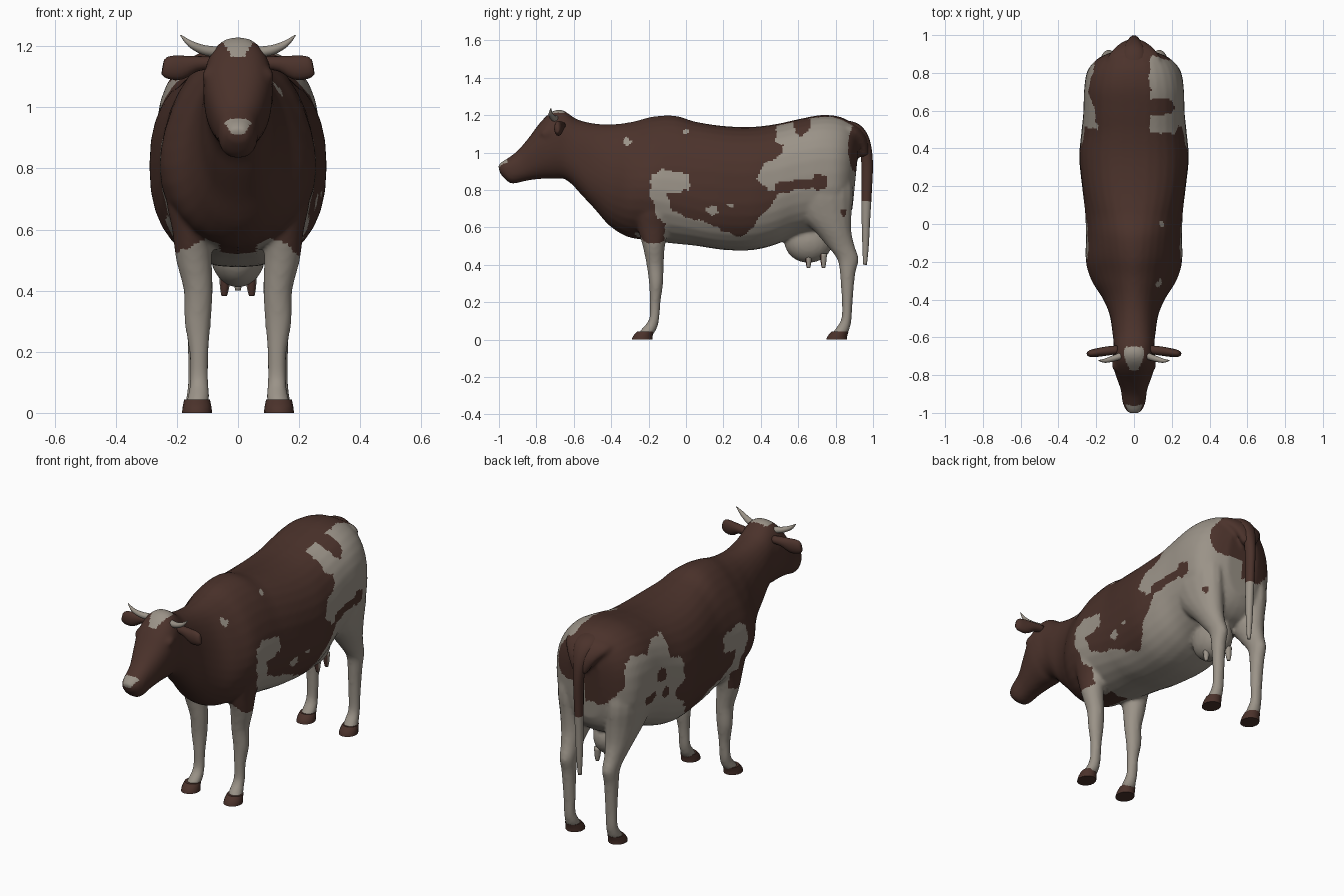
import bpy, bmesh, math
from mathutils import Vector, Matrix, noise

if "Cube" in bpy.data.objects:
    bpy.data.objects.remove(bpy.data.objects["Cube"])


def material(name, rgb):
    m = bpy.data.materials.new(name)
    m.diffuse_color = (*rgb, 1)
    m.use_nodes = True
    m.node_tree.nodes["Principled BSDF"].inputs["Base Color"].default_value = m.diffuse_color
    return m


BROWN = material("brown_hide", (0.070, 0.032, 0.024))
LIGHT = material("pale_hide", (0.325, 0.29, 0.245))


def spline(rows, n):
    """Catmull-Rom interpolation of rows of numbers."""
    out = []
    for i in range(len(rows) - 1):
        a, b, c, d = (rows[min(max(i + j, 0), len(rows) - 1)] for j in (-1, 0, 1, 2))
        for s in range(n):
            t = s / n
            out.append([0.5 * (2 * q + (r - p) * t + (2 * p - 5 * q + 4 * r - u) * t * t
                               + (3 * q - p - 3 * r + u) * t ** 3)
                        for p, q, r, u in zip(a, b, c, d)])
    return out + [list(rows[-1])]


def skin(bm, rings):
    """Join rings of points into a closed shell."""
    vs = [[bm.verts.new(p) for p in r] for r in rings]
    n = len(vs[0])
    faces = [bm.faces.new((a[i], a[(i + 1) % n], b[(i + 1) % n], b[i]))
             for a, b in zip(vs, vs[1:]) for i in range(n)]
    faces += [bm.faces.new(vs[0][::-1]), bm.faces.new(vs[-1])]
    bmesh.ops.recalc_face_normals(bm, faces=faces)


def tube(bm, rows, u, side=1, along=None, n=3, sides=16):
    """Rows are x, y, z, radius along u, radius across."""
    rows = spline(rows, n)
    pts = [Vector((r[0] * side, r[1], r[2])) for r in rows]
    rings = []
    for i, (p, r) in enumerate(zip(pts, rows)):
        t = along or (pts[min(i + 1, len(pts) - 1)] - pts[max(i - 1, 0)])
        v = t.cross(u).normalized()
        w = v.cross(t).normalized()
        rings.append([p + w * r[3] * math.cos(a) + v * r[4] * math.sin(a)
                      for a in (2 * math.pi * k / sides for k in range(sides))])
    skin(bm, rings)


def ball(bm, centre, radii):
    m = Matrix.Translation(centre) @ Matrix.Diagonal((*radii, 1))
    bmesh.ops.create_uvsphere(bm, u_segments=20, v_segments=12, radius=1, matrix=m)


def finish(bm, name, mats, angle=180):
    mesh = bpy.data.meshes.new(name)
    bm.to_mesh(mesh)
    bm.free()
    for m in mats:
        mesh.materials.append(m)
    mesh.shade_smooth()
    if angle < 180:
        mesh.set_sharp_from_angle(angle=math.radians(angle))
    ob = bpy.data.objects.new(name, mesh)
    bpy.context.scene.collection.objects.link(ob)
    return ob


X, Y, Z = Vector((1, 0, 0)), Vector((0, 1, 0)), Vector((0, 0, 1))

# Head, neck and trunk: top y, top z, bottom y, bottom z, half width, narrowing at top
head = [(-1.005, .93, -.992, .885, .03, 0), (-.985, .95, -.955, .846, .05, 0),
        (-.95, .972, -.92, .834, .062, 0), (-.90, 1.01, -.85, .85, .07, 0),
        (-.84, 1.08, -.77, .86, .092, -.1), (-.78, 1.16, -.70, .86, .11, -.15),
        (-.72, 1.217, -.655, .86, .112, -.1), (-.66, 1.227, -.61, .83, .108, 0),
        (-.58, 1.177, -.56, .775, .115, 0)]
trunk = [(-.48, 1.154, -.49, .70, .128, .05), (-.38, 1.152, -.41, .61, .162, .15),
         (-.28, 1.166, -.32, .552, .218, .22), (-.18, 1.192, -.22, .532, .25, .2),
         (-.06, 1.197, -.08, .515, .252, .16), (.05, 1.165, .05, .502, .257, .1),
         (.2, 1.142, .2, .48, .275, 0), (.35, 1.137, .35, .478, .29, 0),
         (.48, 1.152, .47, .505, .28, 0), (.6, 1.178, .58, .55, .268, -.05),
         (.72, 1.2, .7, .575, .264, -.05), (.82, 1.192, .8, .59, .247, 0),
         (.89, 1.155, .86, .64, .19, 0), (.93, 1.10, .89, .70, .10, 0)]
bm = bmesh.new()
rings = []
for yt, zt, yb, zb, w, k in spline(head + trunk, 4):
    ring = []
    keel = max(0, 1 - abs(yt + .22) / .32)  # sharper withers and breastbone
    for i in range(32):
        c, s = math.cos(2 * math.pi * i / 32), math.sin(2 * math.pi * i / 32)
        e = .85 + keel * (.2 if c > 0 else .28)
        x = w * math.copysign(abs(s) ** e, s) * (1 - k * c)
        v = .5 + .5 * math.copysign(abs(c) ** e, c)
        ring.append((x, yb + (yt - yb) * v, zb + (zt - zb) * v))
    rings.append(ring)
skin(bm, rings)

# Legs, brows, tail root and udder, fused into the body
front_leg = [(.15, -.15, .86, .08, .10), (.155, -.165, .7, .08, .105), (.15, -.175, .6, .066, .085),
             (.144, -.172, .5, .059, .06), (.13, -.165, .4, .048, .046), (.132, -.16, .3, .044, .038),
             (.128, -.165, .2, .032, .029), (.128, -.17, .11, .031, .027), (.128, -.195, .06, .035, .04),
             (.134, -.215, .03, .04, .042)]
hind_leg = [(.13, .72, .98, .10, .15), (.148, .71, .8, .103, .185), (.145, .735, .68, .09, .152),
            (.14, .785, .58, .072, .1), (.137, .828, .5, .052, .074), (.134, .866, .43, .042, .058),
            (.134, .864, .35, .038, .041), (.132, .862, .2, .033, .029), (.132, .858, .11, .032, .028),
            (.132, .838, .06, .037, .038), (.134, .82, .03, .04, .042)]
for side in (1, -1):
    tube(bm, front_leg, X, side, Z)
    tube(bm, hind_leg, X, side, Z)
    ball(bm, (side * .094, -.745, 1.10), (.024, .035, .03))
tube(bm, [(0, .78, 1.13, .15, .04), (0, .88, 1.115, .14, .045), (0, .938, 1.06, .09, .035),
          (0, .957, .98, .04, .025)], X)
ball(bm, (0, .655, .525), (.092, .13, .115))
body = finish(bm, "body", [])
remesh = body.modifiers.new("fuse", 'REMESH')
remesh.mode, remesh.voxel_size = 'VOXEL', .01
soften = body.modifiers.new("soften", 'SMOOTH')
soften.factor, soften.iterations = .5, 6
mesh = bpy.data.meshes.new_from_object(body.evaluated_get(bpy.context.evaluated_depsgraph_get()))
body.modifiers.clear()
body.data = mesh
mesh.materials.clear()
mesh.materials.append(BROWN)
mesh.materials.append(LIGHT)
mesh.shade_smooth()

# Coat pattern: outlines in y, z for each flank, with a shared lower edge
lower = [(.41, .68), (.36, .6), (.30, .55), (.22, .57), (.12, .63), (0, .65), (-.08, .70),
         (-.1, .78), (.02, .8), (.02, .89), (-.13, .91), (-.19, .88), (-.19, .77), (-.16, .72),
         (-.16, .65), (-.11, .62), (-.12, .5), (-.2, .5), (-.24, .53), (-.3, .52), (-.5, .5),
         (-.5, -.1), (1.2, -.1)]
right = [(1.2, 1.3), (.49, 1.3), (.48, 1.06), (.53, 1.04), (.51, .99), (.47, .96), (.41, .94),
         (.38, .86), (.43, .80), (.5, .80), (.47, .72)] + lower
left = [(1.2, .74), (.92, .76), (.88, .84), (.86, .92), (.86, 1.0), (.82, 1.08), (.7, 1.05),
        (.62, 1.1), (.5, 1.09), (.52, .97), (.42, .93), (.42, .82), (.5, .75)] + lower
# Spots: y, z, half length, half height
dark_right = [(.63, .83, .07, .025), (.71, .845, .045, .04), (.53, .82, .05, .03),
              (.62, 1.15, .045, .06), (.91, 1.03, .045, .13), (.84, .68, .015, .02)]
dark_left = [(.6, .9, .04, .035), (.68, .79, .045, .03), (.56, .79, .03, .03)]
pale_right = [(-.31, 1.06, .018, .016), (0, 1.115, .018, .014), (.24, .72, .02, .014), (.14, .69, .035, .024)]


def inside(y, z, poly):
    hit = False
    for (a, b), (c, d) in zip(poly, poly[1:] + poly[:1]):
        if (b > z) != (d > z) and y < a + (z - b) * (c - a) / (d - b):
            hit = not hit
    return hit


def spotted(y, z, spots):
    return any(((y - a) / r) ** 2 + ((z - b) / h) ** 2 < 1 for a, b, r, h in spots)


def is_pale(p):
    x, y, z = p
    if y < -.6:  # muzzle and forehead marks
        return (y < -.957 and .912 < z < .962 and abs(x) < .022 + (z - .912) * .6) or \
               (-.79 < y < -.65 and z > 1.165 and abs(x) < .02 + (z - 1.165) * .6)
    q = p + noise.noise_vector(p * 28) * .014
    y, z = q.y, q.z
    if -.27 < y < -.1 and abs(x) > .06 and z < .58 - (abs(x) - .1) * .6:
        return True  # front legs up to the chest
    if z > .9 and abs(q.x) < .085:
        return x > 0 and spotted(y, z, pale_right)
    if x > 0:
        return spotted(y, z, pale_right) or (inside(y, z, right) and not spotted(y, z, dark_right))
    if y > .8 and z < .73 + .75 * abs(x):
        return True  # back of the thigh
    return inside(y, z, left) and not spotted(y, z, dark_left)


for f in mesh.polygons:
    f.material_index = int(is_pale(f.center.copy()))

# Tail, pale towards the tip
bm = bmesh.new()
tube(bm, [(0, .84, 1.15, .06, .025), (0, .91, 1.125, .06, .03), (0, .953, 1.06, .042, .03),
          (0, .968, .95, .028, .031), (0, .966, .8, .024, .028), (0, .962, .65, .022, .023),
          (0, .96, .5, .017, .017), (0, .957, .40, .01, .01)], X, n=5)
tail = finish(bm, "tail", [BROWN, LIGHT])
for f in tail.data.polygons:
    f.material_index = int(f.center.z < .73)

# Teats, dark on the front
bm = bmesh.new()
for side in (1, -1):
    for y in (.655, .735):
        tube(bm, [(.042, y, .46, .02, .02), (.044, y, .41, .015, .015), (.045, y, .382, .009, .009)],
             X, side, Z, sides=10)
teats = finish(bm, "teats", [BROWN, LIGHT])
for f in teats.data.polygons:
    f.material_index = int(f.normal.y > -.35)

# Ears, horns and hooves, mirrored
for side, label in ((1, "right"), (-1, "left")):
    bm = bmesh.new()
    tube(bm, [(.085, -.665, 1.145, .022, .02), (.14, -.672, 1.142, .024, .026),
              (.19, -.68, 1.13, .023, .04), (.23, -.686, 1.13, .019, .036),
              (.246, -.688, 1.132, .01, .024)], Y, side)
    finish(bm, label + "_ear", [BROWN])
    bm = bmesh.new()
    tube(bm, [(.06, -.695, 1.18, .018, .018), (.11, -.712, 1.187, .016, .016),
              (.155, -.724, 1.207, .011, .011), (.188, -.722, 1.236, .002, .002)], Y, side, n=4, sides=12)
    finish(bm, label + "_horn", [LIGHT])
    for y, part in ((0, "front"), (1.04, "hind")):
        bm = bmesh.new()
        tube(bm, [(.134, y - .235, 0, .049, .055), (.134, y - .23, .02, .047, .052),
                  (.134, y - .215, .044, .042, .044)], X, side, Z)
        finish(bm, f"{label}_{part}_hoof", [BROWN], 40)
